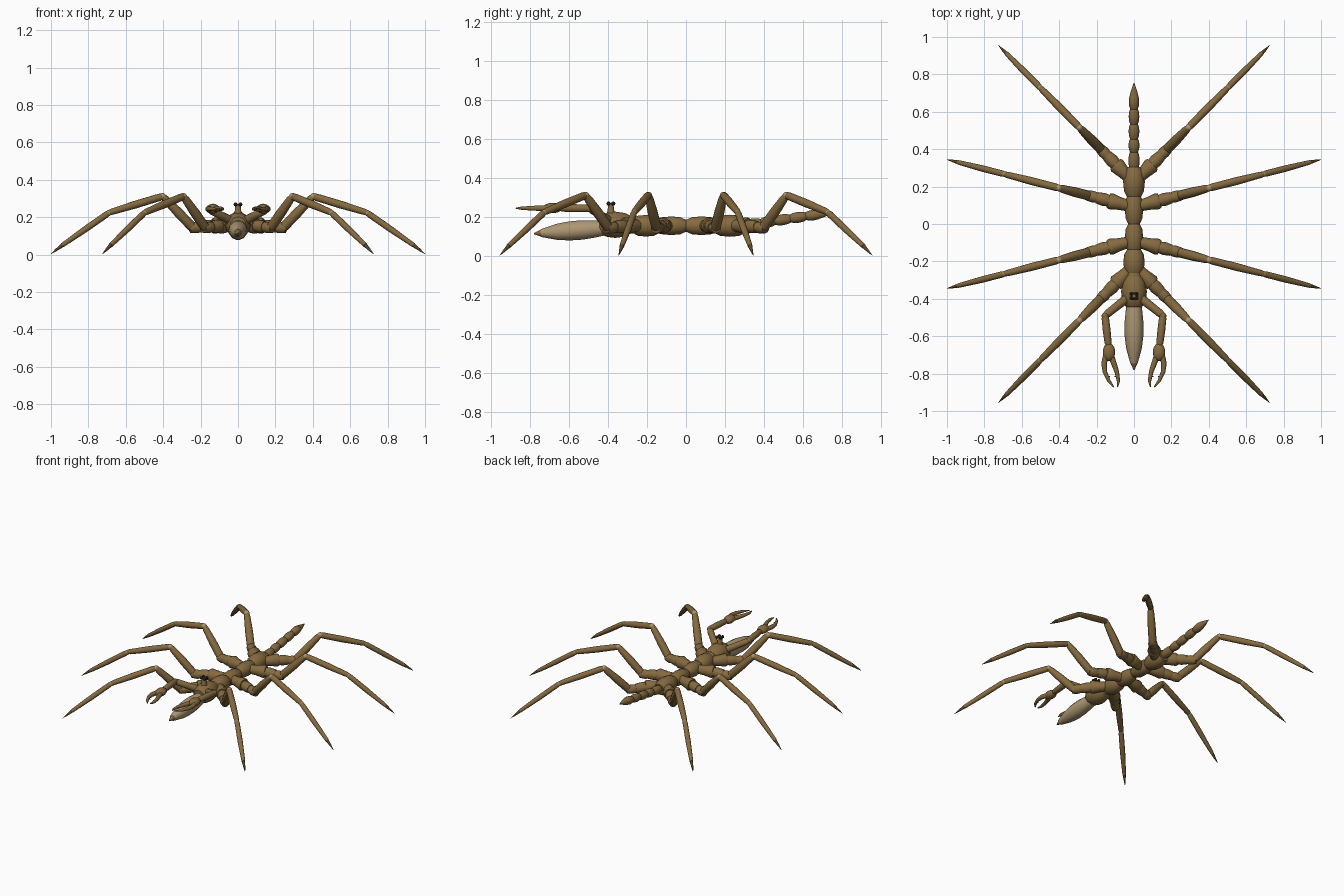
import bpy, bmesh, math
from mathutils import Vector

cube = bpy.data.objects.get("Cube")
if cube:
    bpy.data.objects.remove(cube)


def material(name, color):
    m = bpy.data.materials.new(name)
    m.use_nodes = True
    m.diffuse_color = (*color, 1)
    bsdf = m.node_tree.nodes["Principled BSDF"]
    bsdf.inputs["Base Color"].default_value = (*color, 1)
    bsdf.inputs["Roughness"].default_value = 0.7
    return m


BROWN = material("brown shell", (0.235, 0.145, 0.051))
TAN = material("pale tan", (0.42, 0.31, 0.17))
DARK = material("dark brown claw", (0.10, 0.06, 0.025))
BLACK = material("black eye", (0.012, 0.01, 0.008))


def finish(name, bm, mat):
    bmesh.ops.recalc_face_normals(bm, faces=bm.faces)
    me = bpy.data.meshes.new(name)
    bm.to_mesh(me)
    bm.free()
    me.materials.append(mat)
    ob = bpy.data.objects.new(name, me)
    bpy.context.collection.objects.link(ob)
    bpy.ops.object.select_all(action="DESELECT")
    ob.select_set(True)
    bpy.context.view_layer.objects.active = ob
    bpy.ops.object.shade_smooth_by_angle(angle=math.radians(40))


def tube(name, points, radii, mat=BROWN, sides=14):
    """Round tube through the points, one radius for each point."""
    pts = [Vector(p) for p in points]
    bm = bmesh.new()
    rings = []
    for i, (p, r) in enumerate(zip(pts, radii)):
        d = (pts[min(i + 1, len(pts) - 1)] - pts[max(i - 1, 0)]).normalized()
        u = d.cross(Vector((0, 0, 1))).normalized()
        v = u.cross(d)
        rings.append([bm.verts.new(p + r * (u * math.cos(a) + v * math.sin(a)))
                      for a in (k * math.tau / sides for k in range(sides))])
    for lo, hi in zip(rings, rings[1:]):
        for k in range(sides):
            n = (k + 1) % sides
            bm.faces.new((lo[k], lo[n], hi[n], hi[k]))
    bm.faces.new(rings[0])
    bm.faces.new(rings[-1])
    finish(name, bm, mat)


def segment(name, a, b, profile, mat=BROWN):
    """Straight turned part from a to b, profile of (fraction, radius)."""
    a, b = Vector(a), Vector(b)
    tube(name, [a.lerp(b, t) for t, r in profile], [r for t, r in profile], mat)


def ball(name, center, radius, mat, scale=(1, 1, 1)):
    bm = bmesh.new()
    bmesh.ops.create_uvsphere(bm, u_segments=14, v_segments=9, radius=radius)
    for v in bm.verts:
        v.co = Vector(a * s for a, s in zip(v.co, scale)) + Vector(center)
    finish(name, bm, mat)


def barrel(r, end=0.75):
    return [(0, r * end), (0.2, r * 0.92), (0.5, r), (0.8, r * 0.92), (1, r * end)]


# Trunk segments, from back to front
for name, y0, y1, r in (("trunk_rear", 0.305, 0.145, 0.058), ("trunk_mid_rear", 0.16, 0.0, 0.049),
                        ("trunk_mid_front", 0.0, -0.15, 0.049), ("trunk_front", -0.135, -0.275, 0.057)):
    segment(name, (0, y0, 0.155), (0, y1, 0.155), barrel(r, 0.64))
segment("neck", (0, -0.25, 0.157), (0, -0.33, 0.16), [(0, 0.04), (1, 0.05)])
segment("head", (0, -0.28, 0.16), (0, -0.445, 0.16),
        [(0, 0.044), (0.2, 0.062), (0.5, 0.069), (0.75, 0.064), (0.92, 0.052), (1, 0.042)])

# Proboscis, a pale spindle with a brown tip
segment("proboscis", (0, -0.42, 0.142), (0, -0.745, 0.117),
        [(0, 0.038), (0.15, 0.045), (0.35, 0.051), (0.55, 0.05), (0.75, 0.042), (0.9, 0.029), (1, 0.02)], TAN)
segment("proboscis_tip", (0, -0.74, 0.1175), (0, -0.78, 0.114), [(0, 0.0205), (1, 0.003)])

# Beaded tail
ys = (0.29, 0.385, 0.455, 0.535, 0.615, 0.69)
for i, (y0, y1) in enumerate(zip(ys, ys[1:])):
    segment(f"tail_bead_{i + 1}", (0, y0, 0.155 + (y0 - 0.29) * 0.15),
            (0, y1, 0.155 + (y1 - 0.29) * 0.15), barrel(0.03 - i * 0.0005, 0.72))
segment("tail_tip", (0, 0.685, 0.214), (0, 0.755, 0.222), [(0, 0.023), (0.2, 0.02), (1, 0.002)])

# Eye stalk with four eyes
segment("eye_stalk", (0, -0.385, 0.21), (0, -0.386, 0.272), [(0, 0.026), (0.4, 0.017), (0.8, 0.015), (1, 0.011)])
for sx in (-1, 1):
    for sy in (-1, 1):
        ball("eye", (sx * 0.013, -0.385 + sy * 0.012, 0.269), 0.0105, BLACK)

# Walking legs: (base y, direction from sideways)
for pair, (y, deg) in enumerate(((-0.22, -45.4), (-0.09, -14.3), (0.09, 14.3), (0.22, 45.4)), 1):
    for side, s in (("left", 1), ("right", -1)):
        c, n = math.cos(math.radians(deg)) * s, math.sin(math.radians(deg))

        def at(r, z):
            return (c * r, y + n * r, z)

        leg = f"{side}_leg_{pair}"
        segment(leg + "_socket", at(0.01, 0.155), at(0.142, 0.155),
                [(0, 0.029), (0.5, 0.034), (0.9, 0.044), (1, 0.038)])
        segment(leg + "_coxa", at(0.13, 0.154), at(0.205, 0.148), barrel(0.035, 0.86))
        segment(leg + "_trochanter", at(0.195, 0.148), at(0.265, 0.142), barrel(0.031, 0.82))
        segment(leg + "_femur", at(0.24, 0.135), at(0.415, 0.312),
                [(0, 0.021), (0.1, 0.026), (0.5, 0.026), (0.9, 0.021), (1, 0.016)])
        ball(leg + "_knee", at(0.416, 0.311), 0.0185, TAN)
        segment(leg + "_tibia", at(0.415, 0.312), at(0.715, 0.224),
                [(0, 0.016), (0.06, 0.02), (0.5, 0.021), (0.94, 0.017), (1, 0.014)])
        ball(leg + "_ankle", at(0.714, 0.222), 0.0155, TAN)
        segment(leg + "_shin", at(0.712, 0.224), at(0.97, 0.05),
                [(0, 0.014), (0.06, 0.017), (0.5, 0.017), (1, 0.012)])
        segment(leg + "_claw", at(0.967, 0.052), at(1.033, 0.003), [(0, 0.011), (0.5, 0.007), (1, 0.001)], DARK)

# Pincer arms
for side, s in (("left", 1), ("right", -1)):
    arm = f"{side}_pincer"
    segment(arm + "_upper_arm", (s * 0.035, -0.395, 0.18), (s * 0.155, -0.49, 0.243),
            [(0, 0.024), (0.5, 0.022), (0.9, 0.021), (1, 0.015)])
    ball(arm + "_elbow", (s * 0.155, -0.492, 0.244), 0.019, BROWN)
    segment(arm + "_forearm", (s * 0.155, -0.488, 0.244), (s * 0.137, -0.65, 0.246),
            [(0, 0.015), (0.1, 0.02), (0.5, 0.021), (0.9, 0.019), (1, 0.014)])
    ball(arm + "_palm", (s * 0.134, -0.685, 0.246), 0.034, BROWN, (1, 1.45, 0.78))
    for finger, xs, toward in (("outer", (0.15, 0.16, 0.156, 0.134, 0.108), -0.018),
                               ("inner", (0.122, 0.108, 0.092, 0.083, 0.088), 0.018)):
        path = [(s * x, yy, 0.245) for x, yy in zip(xs, (-0.705, -0.745, -0.79, -0.84, -0.872))]
        tube(f"{arm}_{finger}_finger", path, (0.016, 0.015, 0.012, 0.009, 0.003))
        tooth = Vector(path[3]).lerp(Vector(path[2]), 0.5)
        segment(f"{arm}_{finger}_tooth", tooth, tooth + Vector((s * toward, 0, 0)), [(0, 0.006), (1, 0.001)], DARK)
